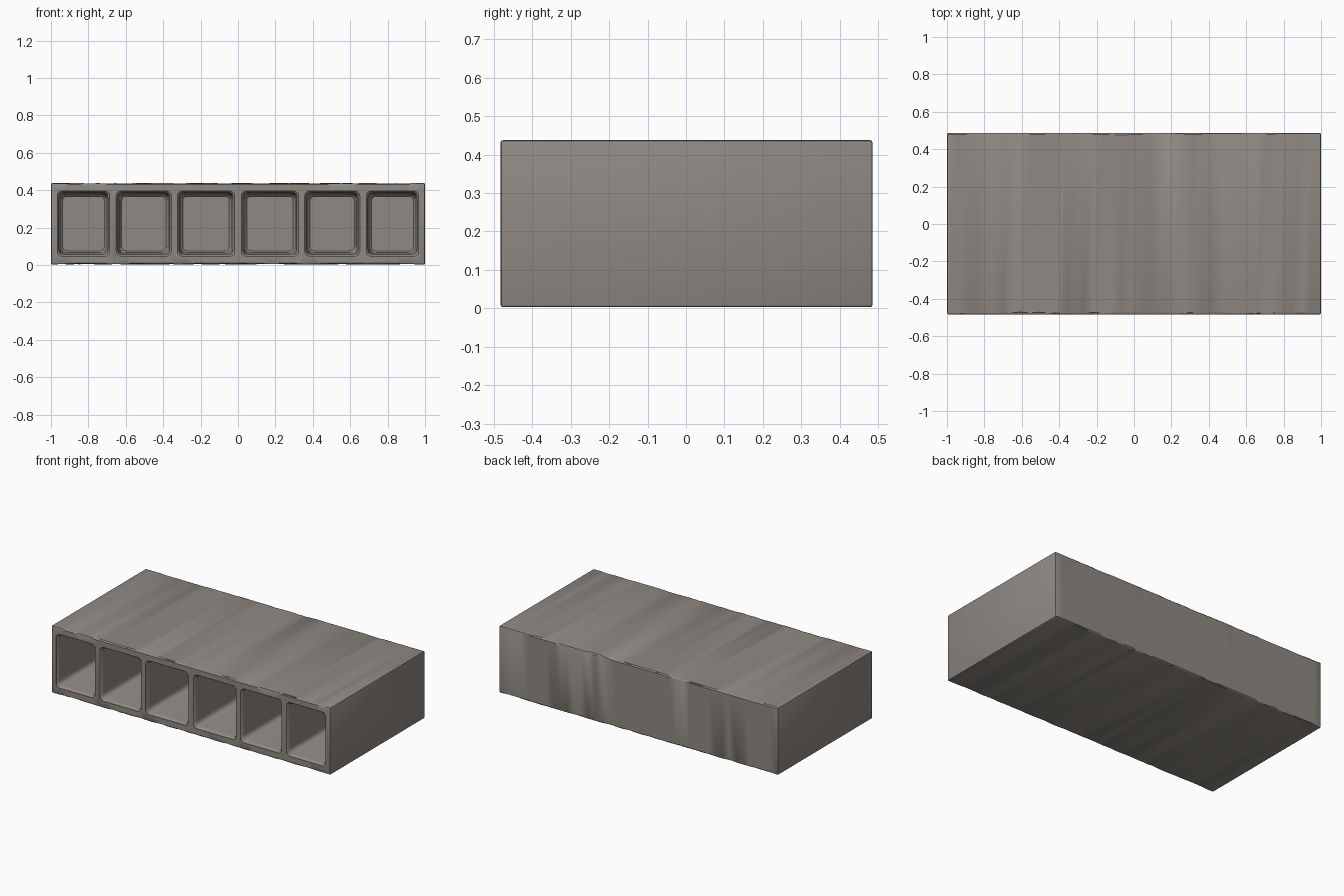
import bpy, bmesh, math, random
from mathutils import Vector

if "Cube" in bpy.data.objects:
    bpy.data.objects.remove(bpy.data.objects["Cube"])

random.seed(4)
stone = bpy.data.materials.new("warm grey stone")
stone.diffuse_color = (0.275, 0.25, 0.226, 1)
stone.use_nodes = True
stone.node_tree.nodes["Principled BSDF"].inputs["Base Color"].default_value = stone.diffuse_color

LO, HI = Vector((-1, -0.483, 0.003)), Vector((1, 0.486, 0.438))


def make_object(name, bm):
    mesh = bpy.data.meshes.new(name)
    bmesh.ops.recalc_face_normals(bm, faces=bm.faces)
    bm.to_mesh(mesh)
    bm.free()
    obj = bpy.data.objects.new(name, mesh)
    bpy.context.collection.objects.link(obj)
    mesh.materials.append(stone)
    return obj


def rounded_rect(x0, x1, z0, z1, r, y, n=4):
    pts = []
    corners = [(x1 - r, z1 - r), (x0 + r, z1 - r), (x0 + r, z0 + r), (x1 - r, z0 + r)]
    for q, (cx, cz) in enumerate(corners):
        for i in range(n + 1):
            a = math.radians(90 * (q + i / n))
            pts.append((cx + r * math.cos(a), y, cz + r * math.sin(a)))
    return pts


# solid block with softly worn edges
bm = bmesh.new()
bmesh.ops.create_cube(bm, size=1)
for v in bm.verts:
    v.co = Vector([LO[i] if v.co[i] < 0 else HI[i] for i in range(3)])
bmesh.ops.bevel(bm, geom=bm.edges[:], offset=0.007, segments=2, profile=0.5, affect='EDGES')
long_edges = [e for e in bm.edges if e.calc_length() > 1.5]
bmesh.ops.subdivide_edges(bm, edges=long_edges, cuts=40, use_grid_fill=True)
for v in bm.verts:
    d = [min(v.co[i] - LO[i], HI[i] - v.co[i]) for i in range(3)]
    # chip only the front and back edges, along their length
    if d[0] > 0.02 and 1e-5 < d[1] < 0.01 and d[2] < 0.01:
        chip = 0.007 * random.random() ** 2
        v.co.y -= math.copysign(chip, v.co.y)
        v.co.z -= math.copysign(chip * 0.5, v.co.z - 0.22)
block = make_object("block", bm)

# six tapered recesses with rounded corners and a softened lip
cells = [(-0.960, -0.692), (-0.645, -0.362), (-0.318, -0.024)]
cells += [(-b, -a) for a, b in reversed(cells)]
bm = bmesh.new()
for x0, x1 in cells:
    rings = []
    for y, inset, r in [(-0.55, -0.006, 0.026), (-0.481, -0.006, 0.026), (-0.474, 0, 0.028),
                        (-0.455, 0.004, 0.03), (0.425, 0.013, 0.03), (0.437, 0.023, 0.022)]:
        pts = rounded_rect(x0 + inset, x1 - inset, 0.053 + inset, 0.39 - inset, r, y)
        rings.append([bm.verts.new(p) for p in pts])
    for a, b in zip(rings, rings[1:]):
        for i in range(len(a)):
            j = (i + 1) % len(a)
            bm.faces.new((a[i], a[j], b[j], b[i]))
    bm.faces.new(rings[0])
    bm.faces.new(rings[-1])
cutter = make_object("recess_cutter", bm)
cutter.hide_render = True
cutter.hide_set(True)

# apply the cut
cut = block.modifiers.new("recesses", 'BOOLEAN')
cut.operation, cut.solver, cut.object = 'DIFFERENCE', 'EXACT', cutter
bpy.context.view_layer.objects.active = block
block.select_set(True)
bpy.ops.object.modifier_apply(modifier=cut.name)
bpy.data.objects.remove(cutter)
bpy.ops.object.shade_smooth_by_angle(angle=math.radians(30))
